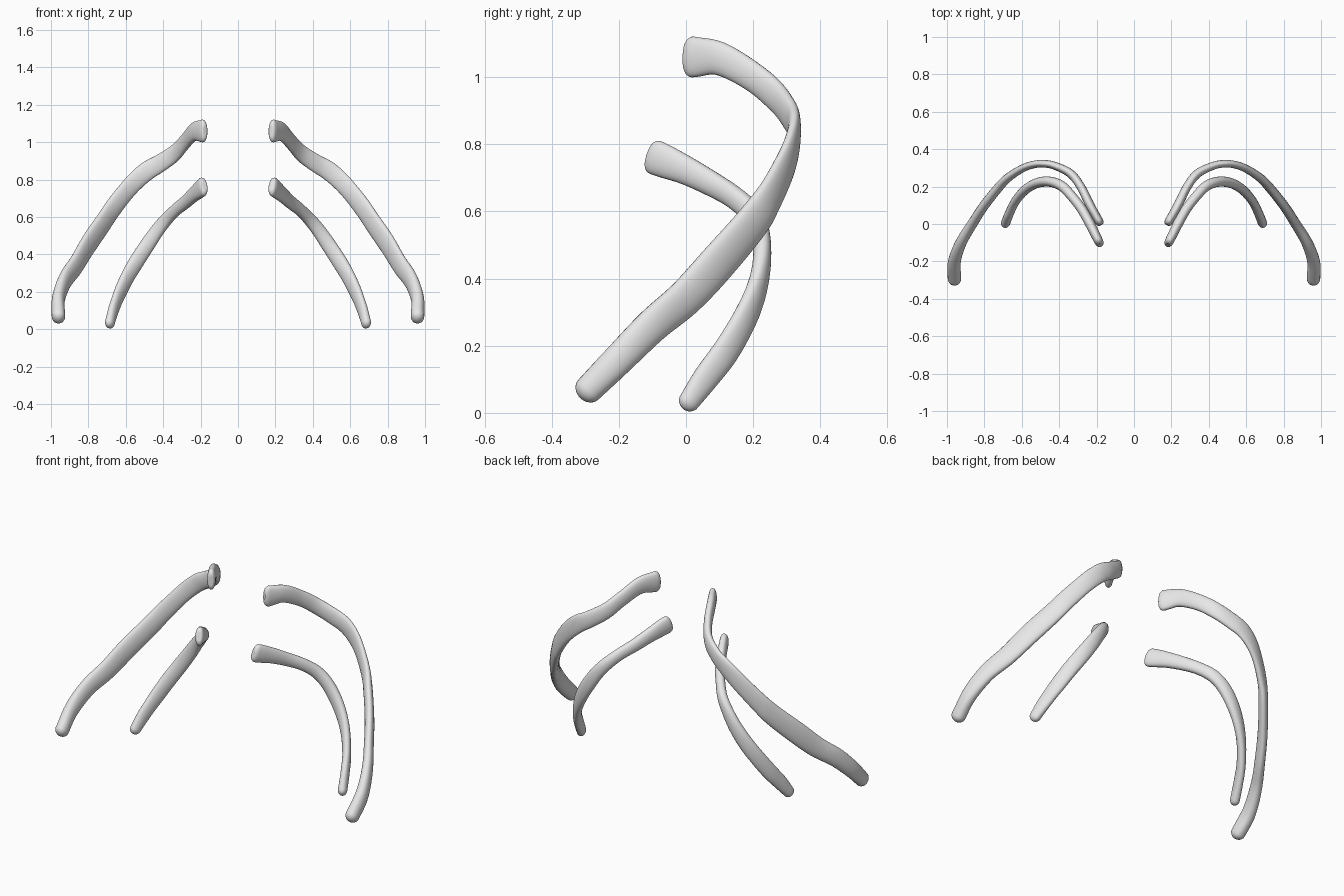
import bpy
import bmesh
import math
from mathutils import Vector

cube = bpy.data.objects.get("Cube")
if cube:
    bpy.data.objects.remove(cube, do_unlink=True)

bone = bpy.data.materials.new("pale_bone_grey")
bone.use_nodes = True
bone.diffuse_color = (0.8, 0.8, 0.8, 1)
bone.node_tree.nodes["Principled BSDF"].inputs["Base Color"].default_value = bone.diffuse_color

SIDES = 24
STEPS = 6


def catmull(values, s):
    """Smooth interpolation through the stations at parameter s."""
    last = len(values) - 1
    i = min(int(s), last - 1)
    t = s - i
    b, c = values[i], values[i + 1]
    a = values[i - 1] if i > 0 else b * 2 - c
    d = values[i + 2] if i + 2 <= last else c * 2 - b
    return (b * 2 + (c - a) * t + (a * 2 - b * 5 + c * 4 - d) * t ** 2
            + (b * 3 - a - c * 3 + d) * t ** 3) / 2


def frame(path, s):
    """Tangent, horizontal side direction and broad direction of the rib."""
    last = len(path) - 1
    tangent = catmull(path, min(s + .05, last)) - catmull(path, max(s - .05, 0))
    tangent.normalize()
    side = tangent.cross(Vector((0, 0, 1))).normalized()
    return tangent, side, side.cross(tangent)


def make_rib(name, path, broad, thin, head_len, tip_len, sign):
    path = [Vector(p) for p in path]
    last = len(path) - 1
    bm = bmesh.new()
    rings = []

    def add_ring(s, shift=0.0, scale=1.0):
        tangent, side, up = frame(path, s)
        centre = catmull(path, s) + tangent * shift
        w, h = catmull(thin, s) * scale, catmull(broad, s) * scale
        ring = []
        for k in range(SIDES):
            a = math.tau * k / SIDES
            # Slightly flattened oval section
            c, n = math.cos(a), math.sin(a)
            p = centre + side * (w * math.copysign(abs(c) ** .85, c)) + up * (h * n)
            ring.append(bm.verts.new((p.x * sign, p.y, p.z)))
        rings.append(ring)

    # Blunt head, shaft, then rounded tip
    caps = [math.radians(d) for d in (15, 30, 45, 60, 75)]
    for a in reversed(caps):
        add_ring(0, -head_len * math.sin(a), math.cos(a) ** .6)
    for i in range(last * STEPS + 1):
        add_ring(i / STEPS)
    for a in caps:
        add_ring(last, tip_len * math.sin(a), math.cos(a))

    for r, q in zip(rings, rings[1:]):
        for k in range(SIDES):
            j = (k + 1) % SIDES
            bm.faces.new((r[k], r[j], q[j], q[k]))

    # Shallow hollow in the head, pole on the tip
    for ring, s, shift in ((rings[0], 0, -head_len * .75), (rings[-1], last, tip_len)):
        p = catmull(path, s) + frame(path, s)[0] * shift
        pole = bm.verts.new((p.x * sign, p.y, p.z))
        for k in range(SIDES):
            bm.faces.new((ring[k], ring[(k + 1) % SIDES], pole))

    bmesh.ops.recalc_face_normals(bm, faces=bm.faces)
    mesh = bpy.data.meshes.new(name)
    bm.to_mesh(mesh)
    bm.free()
    mesh.materials.append(bone)
    for poly in mesh.polygons:
        poly.use_smooth = True
    obj = bpy.data.objects.new(name, mesh)
    bpy.context.collection.objects.link(obj)


# Centre lines from the head at the spine to the free tip
upper_path = [(.19, .02, 1.06), (.235, .1, 1.055), (.285, .2, 1), (.34, .27, .94),
              (.42, .31, .885), (.48, .322, .85), (.54, .317, .8), (.6, .295, .735),
              (.67, .25, .645), (.72, .2, .57), (.8, .1, .453), (.865, 0, .345),
              (.925, -.1, .26), (.96, -.2, .16), (.96, -.29, .07)]
upper_broad = [.061, .05, .044, .045, .048, .05, .05, .05, .053, .057, .06, .057, .052, .047, .042]
upper_thin = [.023, .024, .023, .023, .021, .02, .02, .021, .023, .025, .026, .027, .03, .034, .036]

lower_path = [(.19, -.09, .76), (.205, -.06, .748), (.235, 0, .722), (.28, .08, .68),
              (.33, .145, .64), (.38, .198, .59), (.43, .222, .53), (.485, .226, .45),
              (.54, .21, .365), (.59, .175, .28), (.635, .12, .185), (.665, .06, .105),
              (.685, .01, .035)]
lower_broad = [.052, .05, .043, .037, .034, .035, .037, .04, .042, .043, .043, .04, .032]
lower_thin = [.024, .025, .026, .026, .026, .027, .027, .027, .026, .025, .024, .024, .025]

for label, sign in (("left", 1), ("right", -1)):
    make_rib("upper_rib_" + label, upper_path, upper_broad, upper_thin, .03, .036, sign)
    make_rib("lower_rib_" + label, lower_path, lower_broad, lower_thin, .028, .03, sign)
